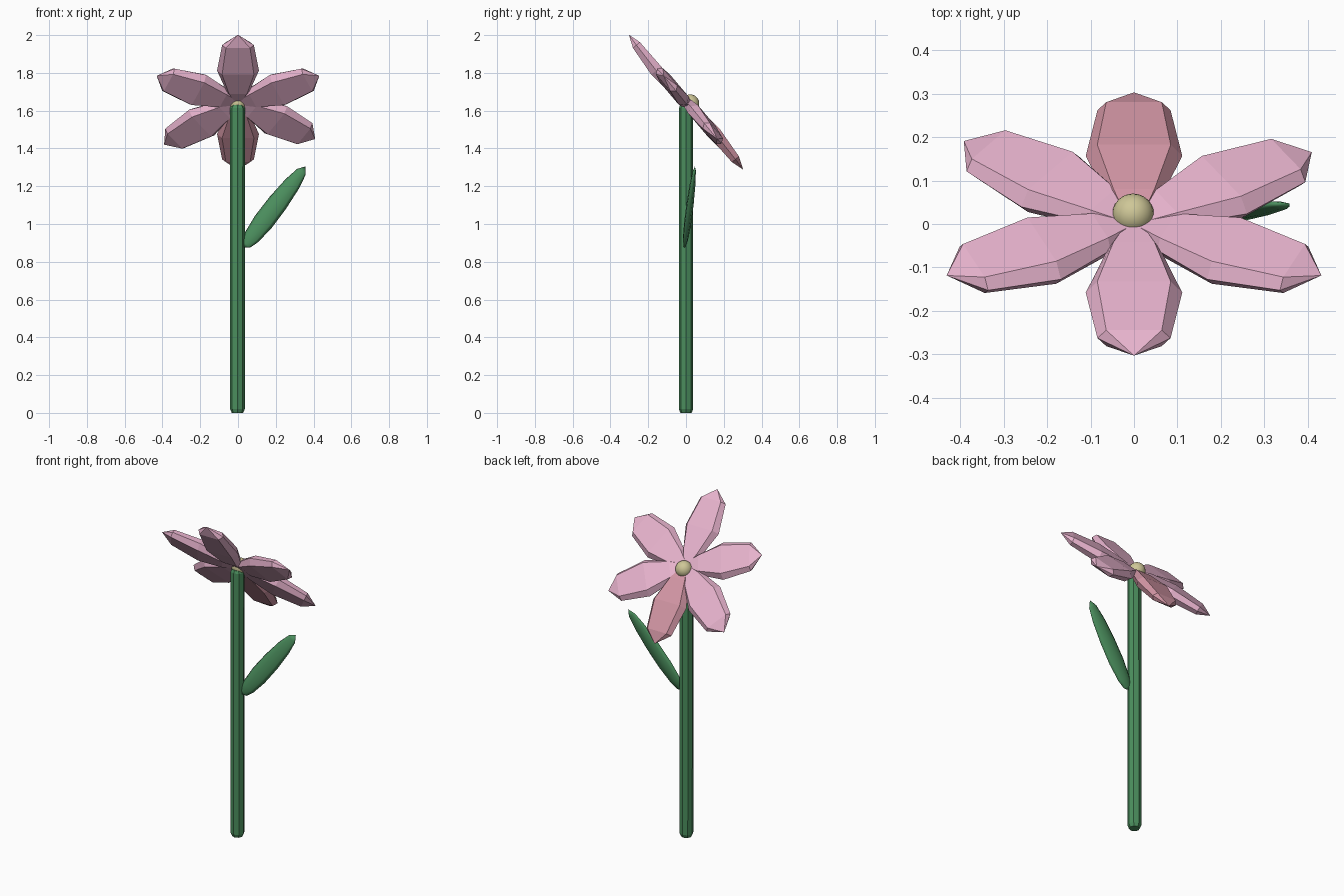
import bpy, bmesh, math
from mathutils import Vector, Matrix

if "Cube" in bpy.data.objects:
    bpy.data.objects.remove(bpy.data.objects["Cube"])


def material(name, rgb):
    m = bpy.data.materials.new(name)
    m.diffuse_color = (*rgb, 1)
    m.use_nodes = True
    m.node_tree.nodes["Principled BSDF"].inputs["Base Color"].default_value = m.diffuse_color
    return m


pink = material("pink", (0.80, 0.45, 0.61))
rose = material("rose", (0.64, 0.30, 0.37))
green = material("green", (0.07, 0.27, 0.11))
yellow = material("yellow", (0.62, 0.57, 0.31))


def loft(name, stations, section, frame, mat):
    """Skin rings along local x. station = (x, half width, half thickness, lift)."""
    bm = bmesh.new()
    rings = []
    for x, w, t, lift in stations:
        if w == 0:
            rings.append([bm.verts.new((x, 0, lift))] * len(section))
        else:
            rings.append([bm.verts.new((x, a * w, b * t + lift)) for a, b in section])
    n = len(section)
    for r, s in zip(rings, rings[1:]):
        for i in range(n):
            j = (i + 1) % n
            bm.faces.new(list(dict.fromkeys((r[i], r[j], s[j], s[i]))))
    for r in (rings[0], rings[-1]):
        if len(set(r)) > 2:
            bm.faces.new(r)
    bmesh.ops.recalc_face_normals(bm, faces=bm.faces)
    bm.transform(frame)
    me = bpy.data.meshes.new(name)
    bm.to_mesh(me)
    bm.free()
    ob = bpy.data.objects.new(name, me)
    me.materials.append(mat)
    bpy.context.collection.objects.link(ob)
    return ob


def frame_from(origin, along, across):
    x = Vector(along).normalized()
    z = x.cross(Vector(across)).normalized()
    y = z.cross(x)
    return Matrix.Translation(origin) @ Matrix((x, y, z)).transposed().to_4x4()


# stem: octagonal post with chamfered foot
octagon = [(math.cos(math.tau * i / 8), math.sin(math.tau * i / 8)) for i in range(8)]
loft("stem", [(0, 0.03, 0.03, 0), (0.02, 0.039, 0.038, 0), (1.615, 0.040, 0.037, 0),
              (1.63, 0.03, 0.03, 0)],
     octagon, frame_from((-0.003, 0, 0), (0, 0, 1), (1, 0, 0)), green)

# six petals fanned on a plane that leans toward the back
centre = Vector((0, 0, 1.645))
up = Vector((0, -0.647, 0.763))
right = Vector((1, 0, 0))
petal_section = [(1, 0), (0.76, 1), (-0.76, 1), (-1, 0), (-0.76, -1), (0.76, -1)]
# angle, length, sag of the belly off the plane
petals = [(90, 0.468, -0.012), (23, 0.468, -0.004), (157, 0.468, -0.004),
          (-32, 0.482, 0.004), (217, 0.49, 0.004), (-90, 0.468, 0.010)]
for k, (deg, length, sag) in enumerate(petals):
    a = math.radians(deg)
    along = right * math.cos(a) + up * math.sin(a)
    across = right * math.sin(a) - up * math.cos(a)
    s = length / 0.468
    stations = [(0.02, 0.026, 0.014, 0), (0.085 * s, 0.062, 0.026, sag * 0.7),
                (0.23 * s, 0.111, 0.034, sag), (0.40 * s, 0.084, 0.024, sag * 0.4),
                (length, 0, 0, 0)]
    loft(f"petal_{k + 1}", stations, petal_section, frame_from(centre, along, across),
         rose if deg == -90 else pink)

# round flower centre
bpy.ops.mesh.primitive_uv_sphere_add(segments=24, ring_count=12, radius=0.048,
                                     location=(-0.002, 0.022, 1.638))
eye = bpy.context.object
eye.name = "flower_centre"
eye.data.materials.append(yellow)
bpy.ops.object.shade_smooth()

# leaf: slim ridged blade rising from the stem
base, tip = Vector((0.03, -0.008, 0.875)), Vector((0.358, 0.047, 1.305))
L = (tip - base).length
profile = [(0, 0, 0), (0.04, 0.028, 0.008), (0.13, 0.044, 0.015), (0.32, 0.055, 0.019),
           (0.55, 0.054, 0.019), (0.78, 0.044, 0.015), (0.93, 0.028, 0.009), (1, 0, 0)]
leaf = loft("leaf", [(f * L, w, t, 0) for f, w, t in profile], octagon,
            frame_from(base, tip - base, (-0.8, 0.12, 0.6)), green)
leaf.data.shade_smooth()
